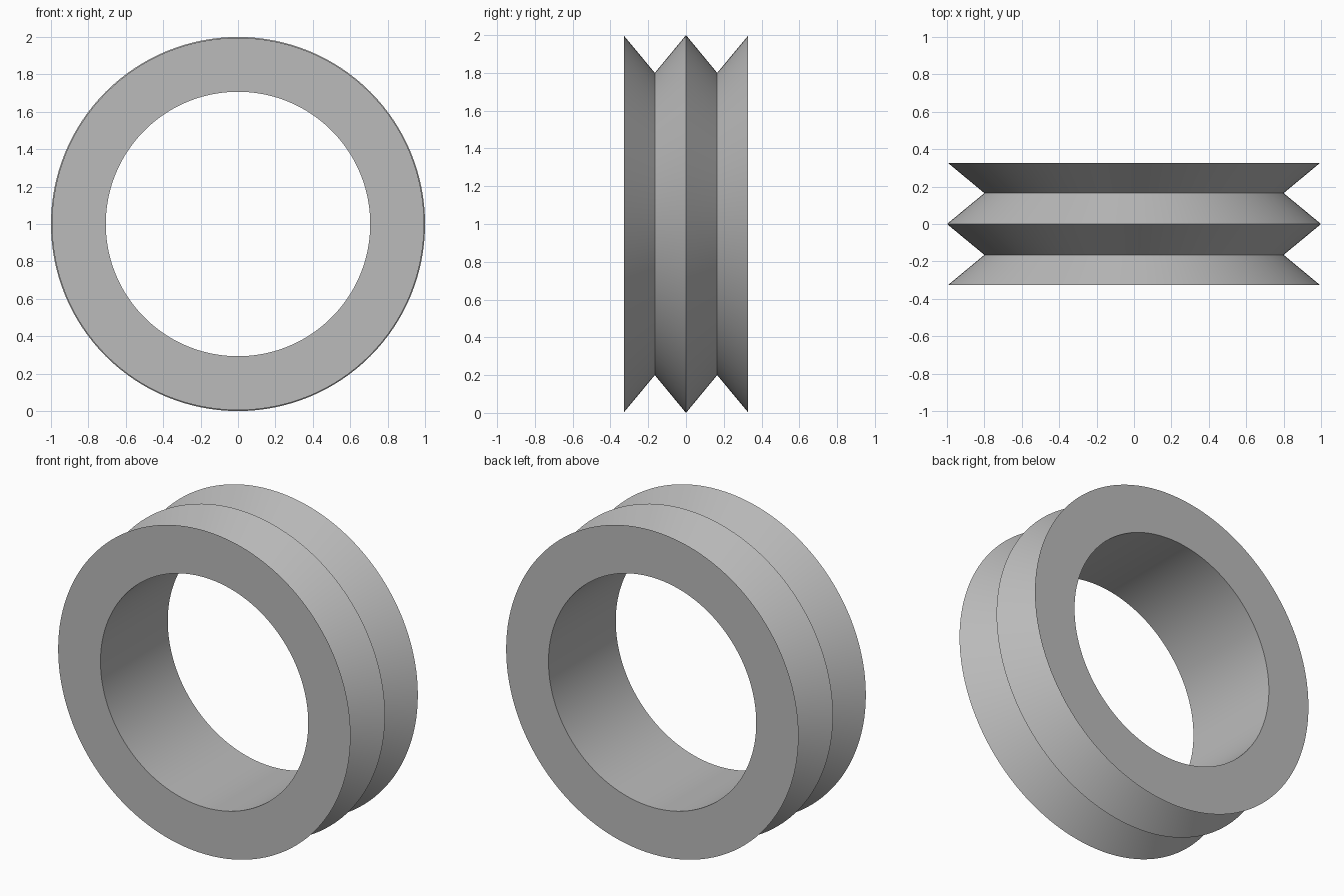
import bpy, bmesh, math

cube = bpy.data.objects.get("Cube")
if cube:
    bpy.data.objects.remove(cube, do_unlink=True)

SEGMENTS = 128
BORE, VALLEY, RIM, RIDGE = 0.707, 0.80, 0.995, 1.0
HALF, GROOVE = 0.327, 0.165

# Cross-section of the ring as (radius, y), closed loop
profile = [(BORE, -HALF), (RIM, -HALF), (VALLEY, -GROOVE), (RIDGE, 0),
           (VALLEY, GROOVE), (RIM, HALF), (BORE, HALF)]

# Plain grey material
grey = bpy.data.materials.new("plain_grey")
grey.use_nodes = True
colour = (0.5, 0.5, 0.5, 1)
grey.diffuse_color = colour
grey.node_tree.nodes["Principled BSDF"].inputs["Base Color"].default_value = colour

# Revolve the cross-section around the y axis
bm = bmesh.new()
rings = []
for i in range(SEGMENTS):
    a = 2 * math.pi * i / SEGMENTS
    rings.append([bm.verts.new((r * math.cos(a), y, 1 + r * math.sin(a)))
                  for r, y in profile])
n = len(profile)
for i, ring in enumerate(rings):
    following = rings[(i + 1) % SEGMENTS]
    for j in range(n):
        k = (j + 1) % n
        bm.faces.new((ring[j], ring[k], following[k], following[j]))
bmesh.ops.recalc_face_normals(bm, faces=bm.faces)

mesh = bpy.data.meshes.new("grooved_ring")
bm.to_mesh(mesh)
bm.free()
mesh.materials.append(grey)
ring_object = bpy.data.objects.new("grooved_ring", mesh)
bpy.context.collection.objects.link(ring_object)

# Smooth around the ring, crisp at rims, ridge and grooves
bpy.ops.object.select_all(action='DESELECT')
ring_object.select_set(True)
bpy.context.view_layer.objects.active = ring_object
bpy.ops.object.shade_smooth_by_angle(angle=math.radians(30))
